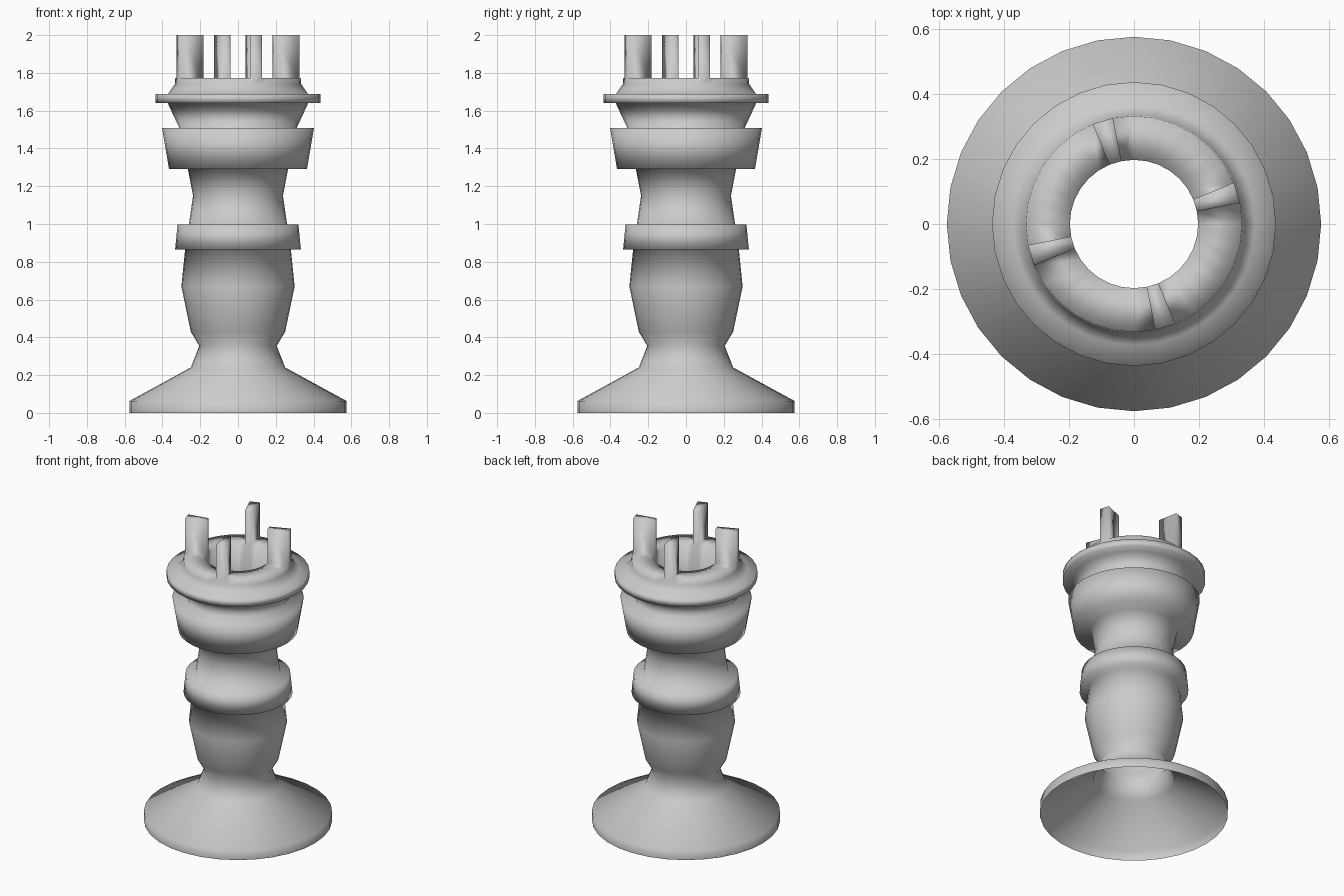
import bpy, bmesh, math

if "Cube" in bpy.data.objects:
    bpy.data.objects.remove(bpy.data.objects["Cube"])

SIDES = 32

def ring_point(r, z, i):
    a = 2 * math.pi * i / SIDES
    return (r * math.cos(a), r * math.sin(a), z)

# Hollow turned body: outer silhouette, rim and inner wall (open underneath)
profile = [
    (0.575, 0.0), (0.575, 0.063), (0.25, 0.24), (0.205, 0.355),   # foot
    (0.25, 0.43), (0.30, 0.67), (0.28, 0.865),                    # belly
    (0.333, 0.865), (0.32, 0.997), (0.26, 0.997),                 # lower collar
    (0.238, 1.15), (0.265, 1.29),                                 # neck
    (0.365, 1.29), (0.402, 1.507), (0.31, 1.507),                 # upper collar
    (0.372, 1.64), (0.436, 1.64), (0.436, 1.687), (0.372, 1.687), # flange
    (0.335, 1.74), (0.332, 1.773),                                # crown
    (0.197, 1.773), (0.197, 1.5),                                 # well
]
RIM = 20          # profile index of the crown's outer edge

bm = bmesh.new()
rings = [[bm.verts.new(ring_point(r, z, i)) for i in range(SIDES)] for r, z in profile]
rim_faces = []
for k in range(len(rings) - 1):
    a, b = rings[k], rings[k + 1]
    for i in range(SIDES):
        j = (i + 1) % SIDES
        f = bm.faces.new((a[i], a[j], b[j], b[i]))
        if k == RIM and i % 8 == 1:
            rim_faces.append(f)

# Four upright prongs, extruded from one rim segment per quarter
for f in rim_faces:
    top = bmesh.ops.extrude_discrete_faces(bm, faces=[f])["faces"][0]
    low = list(top.verts)
    for v in low:
        v.co.z = 2.0
    # walls of the prong
    r0, r1 = profile[RIM][0], profile[RIM + 1][0]
    base = []
    for v in low:
        base.append(min((w for w in rings[RIM] + rings[RIM + 1]),
                        key=lambda w: (w.co.xy - v.co.xy).length))
    for n in range(4):
        m = (n + 1) % 4
        if not bm.faces.get((base[n], base[m], low[m], low[n])):
            bm.faces.new((base[n], base[m], low[m], low[n]))

bmesh.ops.recalc_face_normals(bm, faces=bm.faces)
mesh = bpy.data.meshes.new("rook_tower")
bm.to_mesh(mesh)
bm.free()
for p in mesh.polygons:
    p.use_smooth = True
tower = bpy.data.objects.new("rook_tower", mesh)
bpy.context.collection.objects.link(tower)
